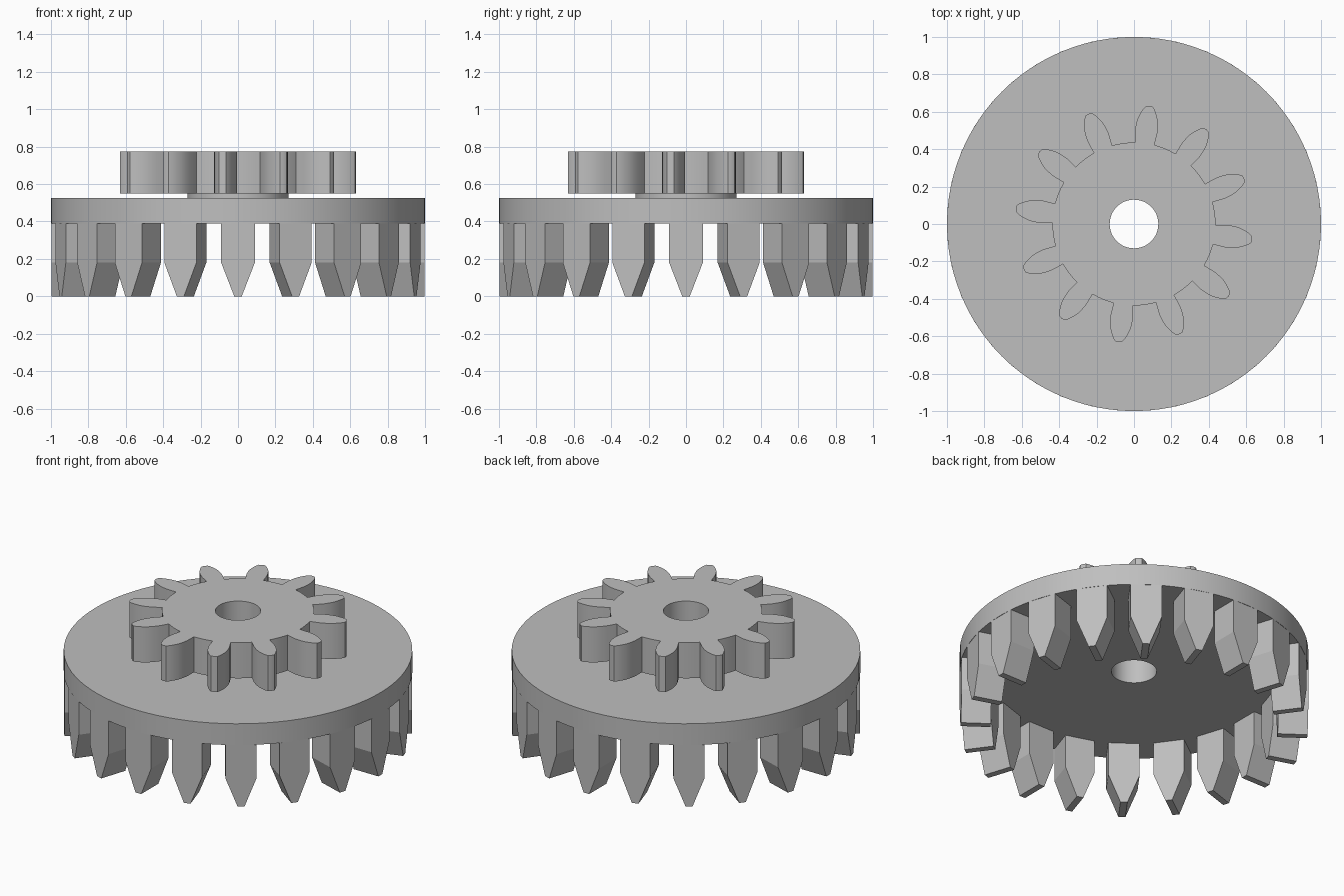
import bpy, bmesh
from math import sin, cos, pi, radians

if "Cube" in bpy.data.objects:
    bpy.data.objects.remove(bpy.data.objects["Cube"])

grey = bpy.data.materials.new("plain grey")
grey.use_nodes = True
grey.diffuse_color = (0.52, 0.52, 0.52, 1)
grey.node_tree.nodes["Principled BSDF"].inputs["Base Color"].default_value = (0.52, 0.52, 0.52, 1)

BORE = 0.13


def finish(bm, name):
    bmesh.ops.recalc_face_normals(bm, faces=bm.faces)
    mesh = bpy.data.meshes.new(name)
    bm.to_mesh(mesh)
    bm.free()
    mesh.materials.append(grey)
    obj = bpy.data.objects.new(name, mesh)
    bpy.context.collection.objects.link(obj)
    bpy.ops.object.select_all(action="DESELECT")
    obj.select_set(True)
    bpy.context.view_layer.objects.active = obj
    bpy.ops.object.shade_smooth_by_angle(angle=radians(30))
    return obj


def bored_plate(name, outline, z0, z1):
    """Extruded polar outline [(angle, radius)] with a round bore."""
    bm = bmesh.new()
    loops = []
    for a, r in outline:
        corners = ((BORE, z0), (r, z0), (r, z1), (BORE, z1))
        loops.append([bm.verts.new((q * cos(a), q * sin(a), z)) for q, z in corners])
    for i, this in enumerate(loops):
        after = loops[(i + 1) % len(loops)]
        for k in range(4):
            m = (k + 1) % 4
            bm.faces.new((this[k], this[m], after[m], after[k]))
    return finish(bm, name)


def circle(radius, steps=96):
    return [(2 * pi * i / steps, radius) for i in range(steps)]


# Main disc and the thin collar between the two gears
bored_plate("disc", circle(1.0), 0.39, 0.525)
bored_plate("collar", circle(0.27), 0.525, 0.55)

# Upper spur gear: one rounded flank, mirrored and repeated
flank = [(6.95, 0.436), (6.9, 0.5), (6.2, 0.54), (5.3, 0.57), (4.1, 0.595),
         (2.9, 0.618), (1.7, 0.634)]
tooth = ([(-a, r) for a, r in flank] + [(0, 0.637)] + flank[::-1]
         + [(11, 0.436), (15, 0.436), (19, 0.436)])
TEETH = 12
outline = [(radians(a - 7.5 + i * 360 / TEETH), r)
           for i in range(TEETH) for a, r in tooth]
bored_plate("spur_gear", outline, 0.55, 0.775)

# Crown teeth hanging below the rim, tapering to narrow tips
profile = [(-0.09, 0.39), (-0.09, 0.18), (-0.02, 0), (0.02, 0), (0.09, 0.18), (0.09, 0.39)]
R_IN, R_OUT, CROWN = 0.825, 0.997, 20
bm = bmesh.new()
for i in range(CROWN):
    a = 2 * pi * i / CROWN
    inner, outer = [[bm.verts.new((r * cos(a) - t * sin(a), r * sin(a) + t * cos(a), z))
                     for t, z in profile] for r in (R_IN, R_OUT)]
    bm.faces.new(inner)
    bm.faces.new(outer)
    for k in range(len(profile)):
        m = (k + 1) % len(profile)
        bm.faces.new((inner[k], inner[m], outer[m], outer[k]))
crown = finish(bm, "crown_teeth")
crown.data.shade_flat()
